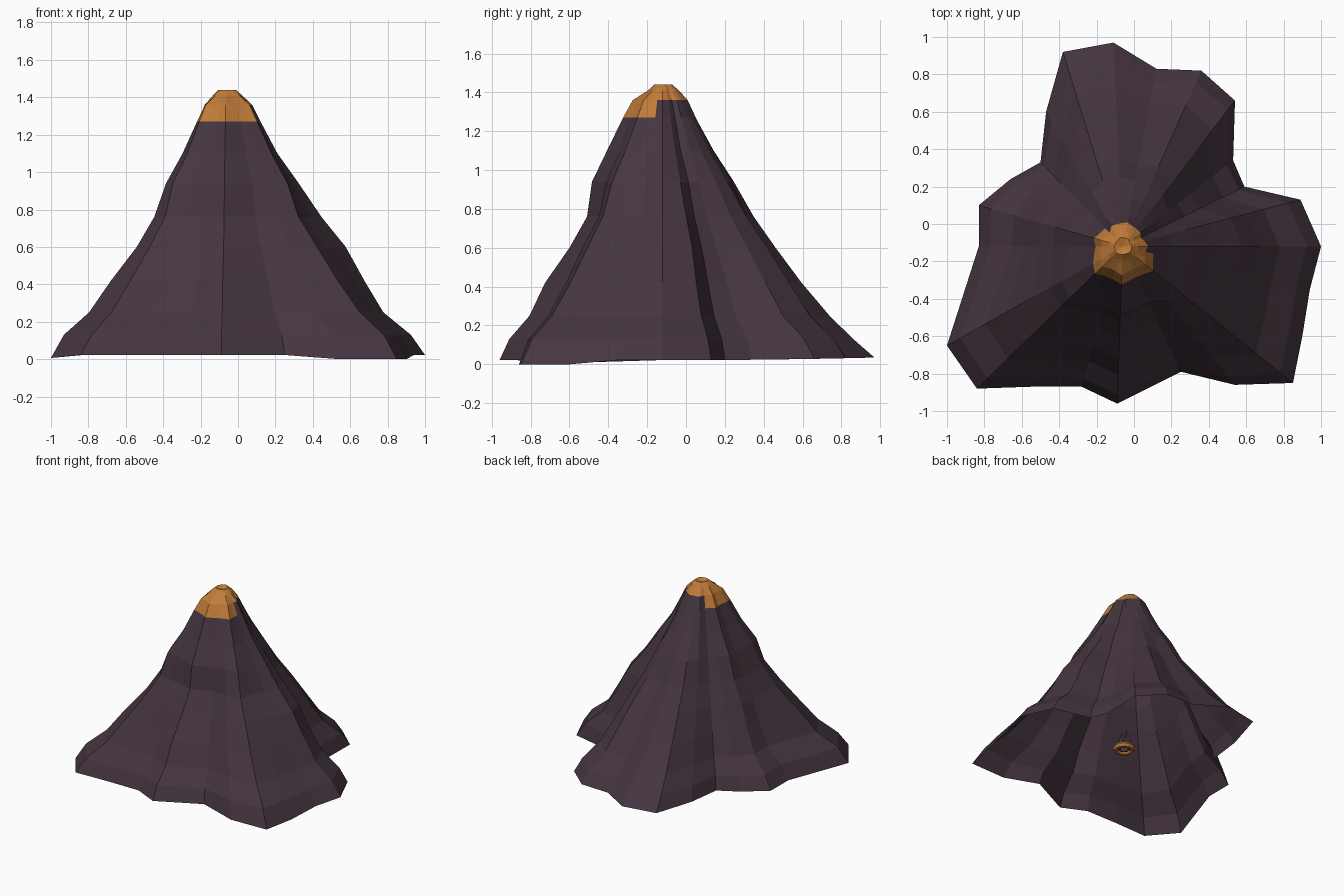
import bpy, bmesh, math, random

if "Cube" in bpy.data.objects:
    bpy.data.objects.remove(bpy.data.objects["Cube"])

random.seed(4)


def material(name, rgb):
    m = bpy.data.materials.new(name)
    m.diffuse_color = (*rgb, 1.0)
    m.use_nodes = True
    m.node_tree.nodes["Principled BSDF"].inputs["Base Color"].default_value = m.diffuse_color
    return m


ROCK = material("dark plum rock", (0.060, 0.036, 0.052))
LAVA = material("orange lava", (0.53, 0.20, 0.040))


def finish(bm, name, mats):
    me = bpy.data.meshes.new(name)
    bm.to_mesh(me)
    bm.free()
    for m in mats:
        me.materials.append(m)
    ob = bpy.data.objects.new(name, me)
    bpy.context.collection.objects.link(ob)
    return ob


# Mountain: lobed foot outline drawn up to a narrow peak, open underneath
AX, AY = -0.06, -0.12
FOOT = [(1.0, -0.12), (0.89, 0.13), (0.59, 0.20), (0.53, 0.34), (0.54, 0.66),
        (0.36, 0.82), (0.12, 0.83), (-0.11, 0.97), (-0.38, 0.92), (-0.47, 0.60),
        (-0.50, 0.33), (-0.66, 0.24), (-0.83, 0.10), (-0.83, -0.12), (-1.0, -0.65),
        (-0.84, -0.88), (-0.55, -0.87), (-0.28, -0.87), (-0.09, -0.96), (0.25, -0.79),
        (0.54, -0.86), (0.85, -0.85), (0.90, -0.60), (0.94, -0.35)]
PROFILE = [(0.0, 1.0), (0.13, 0.935), (0.25, 0.80), (0.42, 0.68), (0.60, 0.56),
           (0.76, 0.45), (0.94, 0.365), (1.10, 0.265), (1.27, 0.175), (1.36, 0.13),
           (1.41, 0.085), (1.44, 0.05)]
# Lobe swells: direction, width in degrees, amount, height, height spread
SWELLS = [(5, 22, 0.14, 0.68, 0.24), (170, 18, -0.08, 0.33, 0.22),
          (64, 10, 0.06, 0.60, 0.35), (98, 22, -0.03, 0.13, 0.06),
          (210, 14, -0.05, 0.66, 0.18), (268, 14, 0.04, 0.42, 0.12)]
TOP = 1.44
MEAN = 0.92


def swell(deg, z):
    s = 1.0
    for d, width, amount, h, spread in SWELLS:
        gap = (deg - d + 180) % 360 - 180
        s += amount * math.exp(-(gap / width) ** 2 - ((z - h) / spread) ** 2)
    return s


def foot_height(x, y):
    if x > 0.5 and y < -0.5:
        return 0.0
    if x < -0.95:
        return 0.006
    return 0.022 + 0.014 * max(0.0, y) ** 2


bm = bmesh.new()
rings = []
for i, (z, f) in enumerate(PROFILE):
    ring = []
    for k, (x, y) in enumerate(FOOT):
        dx, dy = x - AX, y - AY
        R = math.hypot(dx, dy)
        w = 0.65 * z / TOP                      # lobes soften towards the peak
        r = f * (R * (1 - w) + MEAN * w)
        if i:
            r *= swell(math.degrees(math.atan2(dy, dx)), z)
        if 0.9 < z < 1.4:                       # peak is fluted, bulging to the front
            r += (0.04 if z < 1.3 else 0.03) * max(0.0, -dy / R) ** 1.5
            r += 0.009 if k % 3 == 0 else -0.004
        if 1 < i < 8:
            r += random.uniform(-0.005, 0.005)
        zz = z if i else foot_height(x, y)
        ring.append(bm.verts.new((AX + dx / R * r, AY + dy / R * r, zz)))
    rings.append(ring)
n = len(FOOT)
for a, b in zip(rings, rings[1:]):
    for k in range(n):
        j = (k + 1) % n
        bm.faces.new((a[k], a[j], b[j], b[k]))
tip = bm.verts.new((AX, AY, TOP - 0.015))
for k in range(n):
    bm.faces.new((rings[-1][k], rings[-1][(k + 1) % n], tip))

# Lava cap reaches lower everywhere but on the back right
for face in bm.faces:
    c = face.calc_center_median()
    deg = math.degrees(math.atan2(c.y - AY, c.x - AX))
    limit = 1.36 if -15 < deg < 135 else 1.27
    face.material_index = 1 if c.z > limit else 0
finish(bm, "mountain_shell", [ROCK, LAVA])

# Small glowing ring under the hollow mountain
bpy.ops.mesh.primitive_torus_add(major_segments=14, minor_segments=6,
                                 major_radius=0.062, minor_radius=0.022,
                                 location=(-0.03, -0.15, 0.145))
ring = bpy.context.object
ring.name = "inner_lava_ring"
ring.data.materials.append(LAVA)

# Dark shards standing on the ring
bm = bmesh.new()
for k in range(7):
    a = 2 * math.pi * k / 7
    cx, cy = -0.03 + 0.045 * math.cos(a), -0.15 + 0.045 * math.sin(a)
    base = [bm.verts.new((cx + 0.024 * math.cos(t), cy + 0.024 * math.sin(t), 0.14))
            for t in (0, 2.1, 4.2)]
    peak = bm.verts.new((-0.03 + 0.02 * math.cos(a), -0.15 + 0.02 * math.sin(a),
                         random.uniform(0.23, 0.32)))
    bm.faces.new(base[::-1])
    for p in range(3):
        bm.faces.new((base[p], base[(p + 1) % 3], peak))
finish(bm, "inner_rock_shards", [ROCK])
